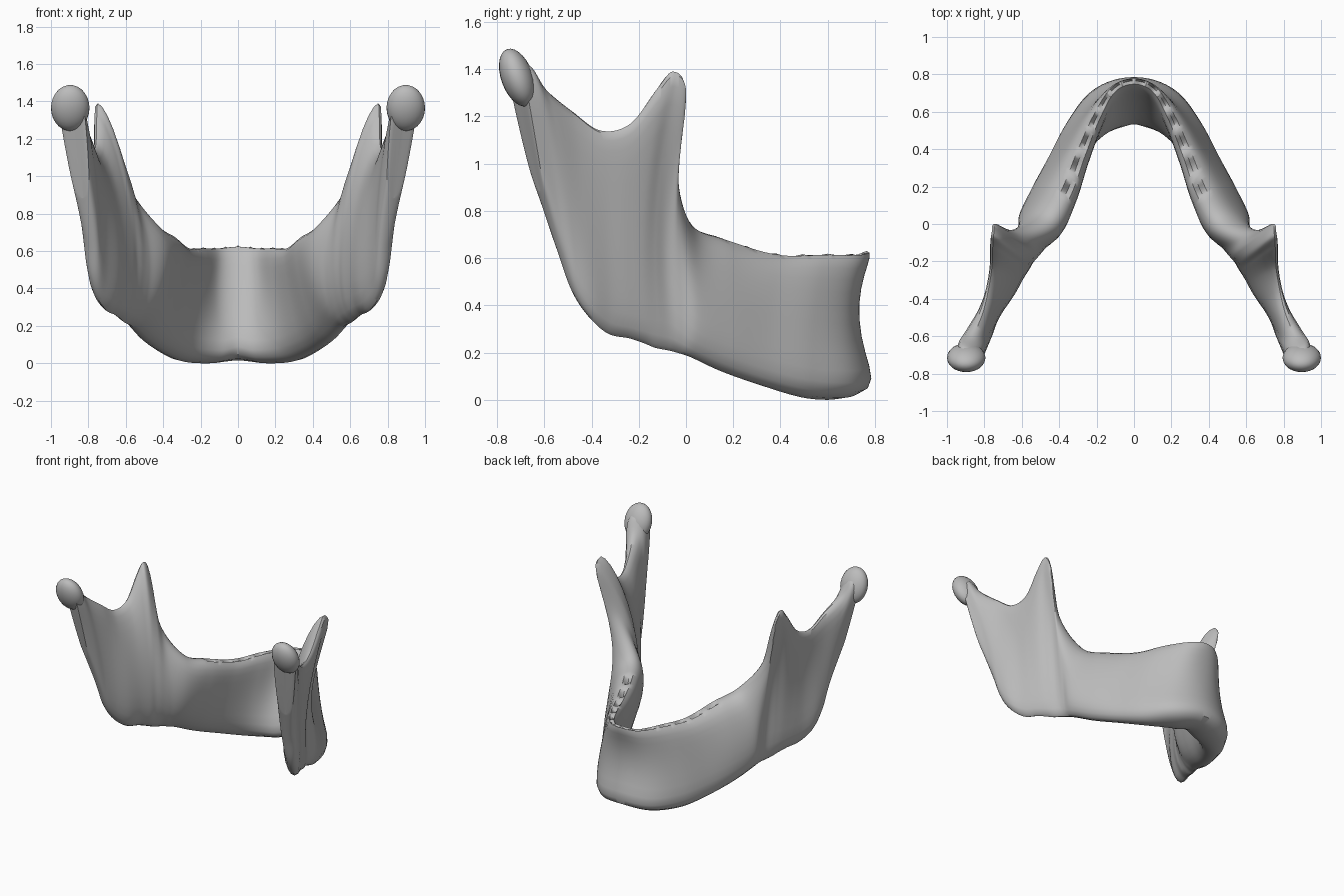
import bpy, bmesh, math
from mathutils import Vector, Matrix

cube = bpy.data.objects.get("Cube")
if cube:
    bpy.data.objects.remove(cube, do_unlink=True)

bone = bpy.data.materials.new("bone grey")
bone.use_nodes = True
bone.diffuse_color = (0.5, 0.5, 0.5, 1)
bone.node_tree.nodes["Principled BSDF"].inputs["Base Color"].default_value = bone.diffuse_color

# Each station: bottom, middle and top of the bone, then its half thickness at those three
body = [
    ((0, .66, .015), (0, .68, .34), (0, .765, .63), (.18, .055, .035)),
    ((.15, .615, 0), (.14, .635, .32), (.11, .72, .62), (.17, .065, .035)),
    ((.295, .49, .01), (.255, .5, .33), (.2, .57, .62), (.11, .075, .045)),
    ((.405, .32, .06), (.35, .32, .36), (.28, .38, .62), (.08, .085, .055)),
    ((.49, .15, .12), (.43, .15, .41), (.36, .17, .68), (.07, .105, .065)),
]
ramus = [
    ((.55, .02, .18), (.5, 0, .47), (.46, .01, .75), (.06, .115, .065)),
    ((.57, -.04, .2), (.55, -.08, .6), (.62, -.05, .97), (.06, .09, .045)),
    ((.59, -.08, .21), (.585, -.125, .75), (.735, -.005, 1.31), (.06, .075, .04)),
    ((.61, -.13, .22), (.615, -.165, .78), (.75, -.055, 1.39), (.06, .07, .045)),
    ((.63, -.18, .24), (.64, -.21, .75), (.755, -.12, 1.32), (.06, .07, .04)),
    ((.66, -.24, .26), (.67, -.28, .72), (.76, -.235, 1.17), (.055, .065, .03)),
    ((.7, -.33, .28), (.705, -.36, .73), (.78, -.36, 1.14), (.055, .06, .03)),
    ((.75, -.41, .35), (.755, -.45, .78), (.81, -.48, 1.22), (.05, .055, .04)),
    ((.775, -.48, .46), (.79, -.52, .85), (.86, -.6, 1.32), (.045, .055, .06)),
    ((.79, -.54, .63), (.82, -.59, .98), (.89, -.67, 1.42), (.04, .06, .075)),
    ((.83, -.615, .87), (.86, -.67, 1.12), (.9, -.73, 1.43), (.04, .065, .08)),
]
stations = [[Vector(p) for p in s] for s in body + ramus]
last = len(stations) - 1


def station(i, part):
    """One part of a station, reflected across the chin for negative numbers."""
    p = stations[min(abs(i), last)][part].copy()
    if i < 0 and part < 3:
        p.x = -p.x
    return p


def spline(u, part):
    """Smooth curve through one part of all the stations."""
    k = min(math.floor(u), last - 1)
    t = u - k
    a, b, c, d = (station(k + i, part) for i in (-1, 0, 1, 2))
    return .5 * (2 * b + (c - a) * t + (2 * a - 5 * b + 4 * c - d) * t ** 2
                 + (3 * b - a - 3 * c + d) * t ** 3)


def through(a, b, c, v):
    """Value at height v of the parabola through bottom, middle and top."""
    return a * (1 - v) * (1 - 2 * v) + b * 4 * v * (1 - v) + c * v * (2 * v - 1)


def finish(name, bm):
    """Make the object, mirror it to the other side and shade it."""
    mesh = bpy.data.meshes.new(name)
    bm.to_mesh(mesh)
    bm.free()
    mesh.materials.append(bone)
    obj = bpy.data.objects.new(name, mesh)
    bpy.context.scene.collection.objects.link(obj)
    obj.modifiers.new("mirror", 'MIRROR')
    bpy.ops.object.select_all(action='DESELECT')
    obj.select_set(True)
    bpy.context.view_layer.objects.active = obj
    bpy.ops.object.shade_smooth_by_angle(angle=math.radians(40))


# Path positions from the chin to the rear border, with a rounded end
steps = 12
path = [(i / steps, 1) for i in range(last * steps + 1)]
path += [(last + .3 * math.sin(a), math.cos(a)) for a in (.4, .8, 1.2, 1.45)]

# Sections run up the outer side and down the inner side
levels = [(1 - math.cos(math.pi * j / 14)) / 2 for j in range(15)]
outline = [(v, 1) for v in levels] + [(v, -1) for v in levels[-2:0:-1]]

bm = bmesh.new()
rings = []
for u, taper in path:
    low, mid, high, thick = (spline(u, part) for part in range(4))
    along = spline(min(u + .5, last), 1) - spline(u - .5, 1)
    across = Vector((-along.y, along.x, 0)).normalized()
    ring = []
    for v, sign in outline:
        power = 8 if v > .5 else 6
        width = through(*thick, v) * taper * math.sqrt(max(0, 1 - abs(2 * v - 1) ** power))
        point = through(low, mid, high, v) + across * width * sign
        # Tooth sockets sink the crest of the arch
        if v > .999 and u < 4.2:
            point.z -= .045 * math.sin(math.pi * u / .6) ** 2
        ring.append(bm.verts.new(point))
    rings.append(ring)
for a, b in zip(rings, rings[1:]):
    for j in range(len(a)):
        n = (j + 1) % len(a)
        bm.faces.new((a[j], a[n], b[n], b[j]))
bm.faces.new(rings[-1])
bmesh.ops.recalc_face_normals(bm, faces=bm.faces)
finish("jaw_bone", bm)

# Condyle heads, leaning back
bm = bmesh.new()
bmesh.ops.create_uvsphere(
    bm, u_segments=24, v_segments=14, radius=1,
    matrix=Matrix.Translation((.897, -.715, 1.365)) @ Matrix.Rotation(math.radians(20), 4, 'X')
    @ Matrix.Diagonal((.103, .068, .128, 1)))
finish("condyle", bm)
